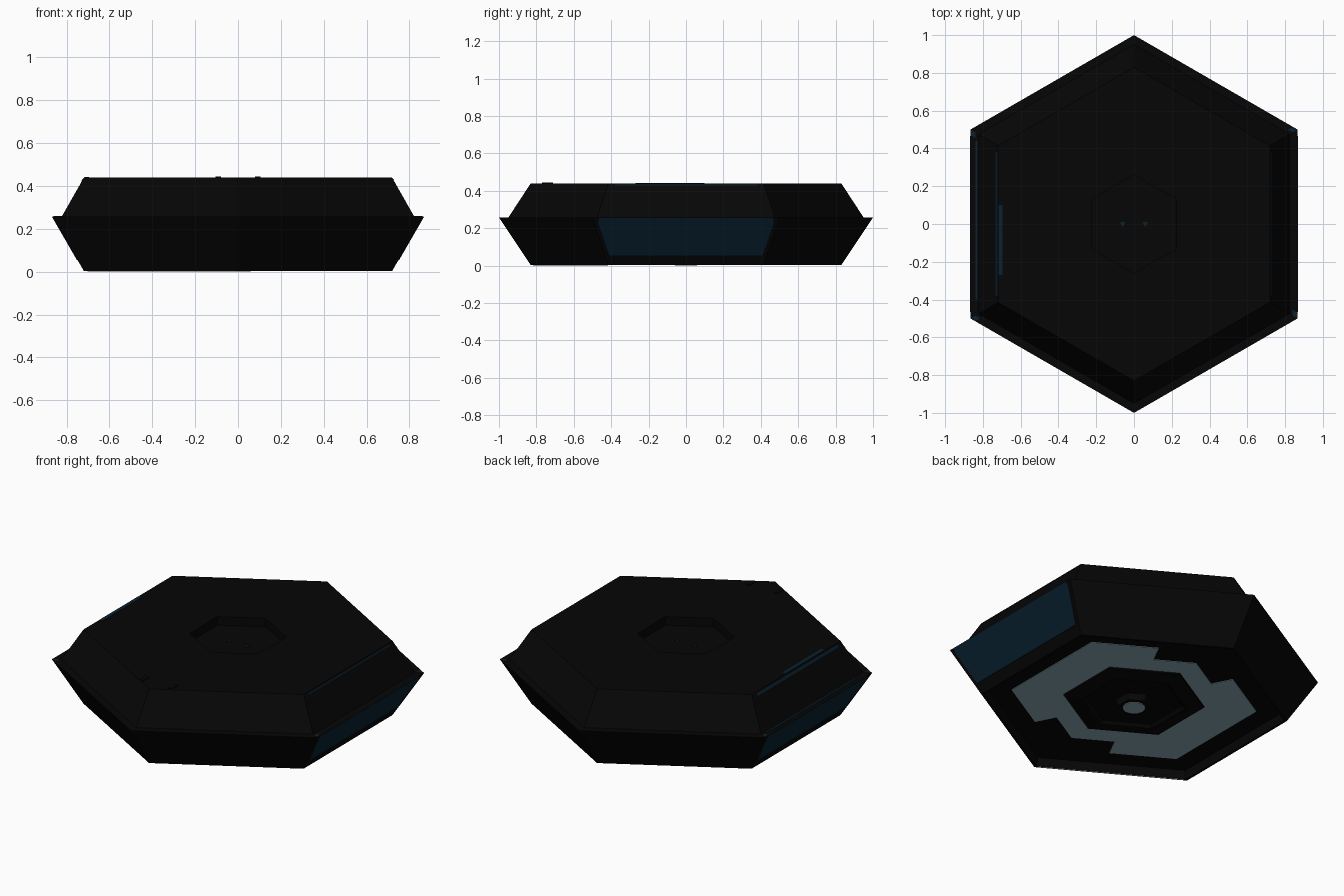
import bpy, bmesh, math

if "Cube" in bpy.data.objects:
    bpy.data.objects.remove(bpy.data.objects["Cube"])


def material(name, rgb):
    m = bpy.data.materials.new(name)
    m.diffuse_color = (*rgb, 1)
    m.use_nodes = True
    m.node_tree.nodes["Principled BSDF"].inputs["Base Color"].default_value = m.diffuse_color
    return m


BLACK = material("near_black", (0.0018, 0.0018, 0.0018))
BLUE = material("dark_blue", (0.0028, 0.015, 0.0285))
GREY = material("cool_grey", (0.26, 0.39, 0.445))


def finish(name, bm, mat):
    bmesh.ops.recalc_face_normals(bm, faces=bm.faces)
    me = bpy.data.meshes.new(name)
    bm.to_mesh(me)
    bm.free()
    me.materials.append(mat)
    ob = bpy.data.objects.new(name, me)
    bpy.context.collection.objects.link(ob)
    return ob


def loft(name, profile, mat, sides=6):
    """Stack of polygon rings (radius, z), capped at both ends."""
    bm = bmesh.new()
    rings = []
    for r, z in profile:
        rings.append([bm.verts.new((r * math.cos(math.radians(30) + k * math.tau / sides),
                                    r * math.sin(math.radians(30) + k * math.tau / sides), z))
                      for k in range(sides)])
    for a, b in zip(rings, rings[1:]):
        for k in range(sides):
            n = (k + 1) % sides
            bm.faces.new((a[k], a[n], b[n], b[k]))
    bm.faces.new(rings[0])
    bm.faces.new(rings[-1])
    return finish(name, bm, mat)


def plate(name, points, offset, mat):
    """Thin plate: polygon extruded by an offset vector."""
    bm = bmesh.new()
    a = [bm.verts.new(p) for p in points]
    b = [bm.verts.new([c + d for c, d in zip(p, offset)]) for p in points]
    bm.faces.new(a)
    bm.faces.new(b)
    for k in range(len(a)):
        n = (k + 1) % len(a)
        bm.faces.new((a[k], a[n], b[n], b[k]))
    return finish(name, bm, mat)


# Main hexagonal hull: recessed underside, flared base, rim ledge, tapered top, top recess
loft("hull", [(0.80, 0.048), (0.815, 0.002), (0.83, 0.002),
              (1.0, 0.257), (0.95, 0.257), (0.83, 0.44), (0.26, 0.44),
              (0.26, 0.39)], BLACK)

# Central underside boss with a pale cap
loft("bottom_boss", [(0.38, 0.05), (0.38, 0.04), (0.30, 0.025), (0.28, 0.025),
                     (0.26, 0.04), (0.10, 0.04), (0.09, 0.004)], BLACK)
loft("bottom_cap", [(0.06, 0.006), (0.06, 0.0)], GREY, 16)

# Small blue inlays in the top recess
for s in (-1, 1):
    plate("top_inlay", [(s * 0.045, 0.01, 0.39), (s * 0.075, 0.01, 0.39),
                        (s * 0.06, -0.016, 0.39)], (0, 0, 0.004), BLUE)


# Pale underside ring, shortened on two opposite sectors
def hex_point(k, t, r, z):
    a, b = (math.radians(30 + 60 * j) for j in (k, k + 1))
    return (r * ((1 - t) * math.cos(a) + t * math.cos(b)),
            r * ((1 - t) * math.sin(a) + t * math.sin(b)), z)


def sector(name, k, t0, t1, r0, r1, z, mat):
    plate(name, [hex_point(k, t0, r0, z), hex_point(k, t0, r1, z),
                 hex_point(k, t1, r1, z), hex_point(k, t1, r0, z)], (0, 0, 0.004), mat)


for k in range(6):
    half = k % 3 == 0
    sector("bottom_ring_inner", k, 0, 1, 0.385, 0.52, 0.045, GREY)
    sector("bottom_ring_outer", k, 0 if half else (0.45 if k in (1, 4) else 0),
           0.55 if half else 1.0, 0.52, 0.665, 0.045, GREY)

# Pale line along one bottom edge
sector("bottom_edge_line", 3, 0.02, 0.98, 0.818, 0.827, 0.0, GREY)

# Blue chips at the four rim corners beside the x faces
for k in (0, 2, 3, 5):
    sector("rim_corner_chip", k, 0, 0.03, 0.97, 0.995, 0.255, BLUE)

# Side windows and thin edge strips on both x faces
C30 = math.cos(math.radians(30))


def lower_x(z):
    return C30 * (0.83 + 0.17 * (z - 0.002) / 0.255)


def upper_x(z):
    return C30 * (0.95 - 0.12 * (z - 0.257) / 0.183)


WINDOW = [(-0.41, 0.055), (0.41, 0.055), (0.47, 0.23), (0.465, 0.255),
          (-0.465, 0.255), (-0.47, 0.23)]
for s in (-1, 1):
    plate("side_window", [(s * (lower_x(z) - 0.002), y, z) for y, z in WINDOW],
          (s * 0.005, 0, 0), BLUE)
    z1 = 0.428 if s > 0 else 0.42
    plate("top_edge_strip", [(s * (upper_x(z) - 0.002), y, z) for y, z in
                             ((-0.38, z1), (0.38, z1), (0.38, 0.435), (-0.38, 0.435))],
          (s * 0.004, 0, 0), BLUE)
    # Low tabs near the front corner of the top
    plate("front_tab", [(s * 0.08, -0.77, 0.439), (s * 0.105, -0.76, 0.439),
                        (s * 0.105, -0.71, 0.439), (s * 0.08, -0.71, 0.439)],
          (0, 0, 0.006), BLACK)

# Blue accents on the left of the top and on the left rim ledge
plate("top_accent", [(-0.717, -0.27, 0.439), (-0.695, -0.27, 0.439),
                     (-0.695, 0.10, 0.439), (-0.717, 0.10, 0.439)], (0, 0, 0.003), BLUE)
plate("ledge_accent", [(-0.838, -0.40, 0.255), (-0.828, -0.40, 0.255),
                       (-0.828, 0.44, 0.255), (-0.838, 0.44, 0.255)], (0, 0, 0.004), BLUE)
